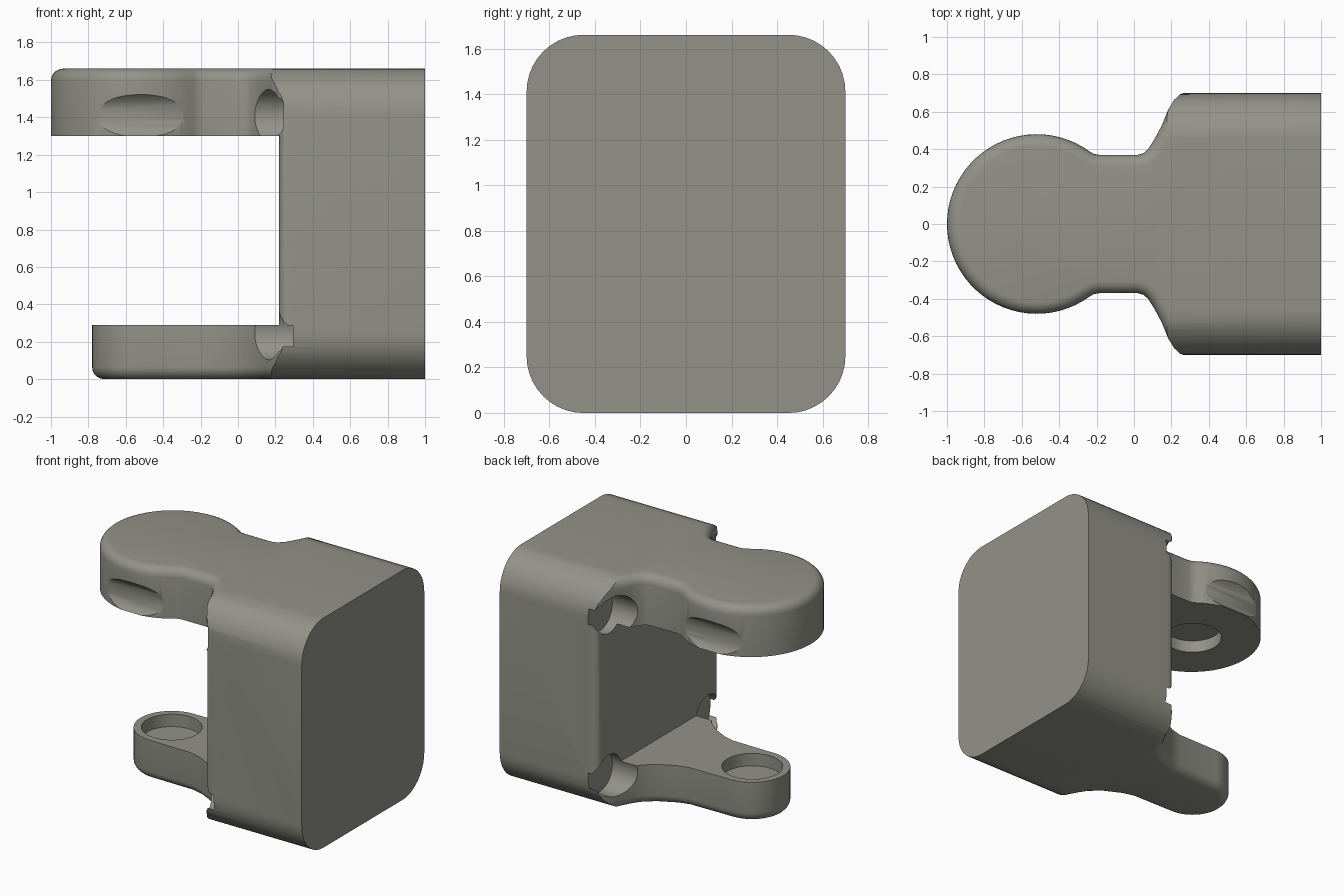
import bpy, bmesh
from math import sin, cos, pi, radians
from mathutils import Matrix

if "Cube" in bpy.data.objects:
    bpy.data.objects.remove(bpy.data.objects["Cube"])


def arc(cx, cy, r, a0, a1, n):
    return [(cx + r * cos(radians(a0 + (a1 - a0) * i / n)),
             cy + r * sin(radians(a0 + (a1 - a0) * i / n))) for i in range(n + 1)]


def finish(bm, name):
    bmesh.ops.recalc_face_normals(bm, faces=bm.faces)
    mesh = bpy.data.meshes.new(name)
    bm.to_mesh(mesh)
    bm.free()
    ob = bpy.data.objects.new(name, mesh)
    bpy.context.collection.objects.link(ob)
    return ob


def plan_solid(name, half, z0, z1, round_z=None):
    """Mirror a half outline (y >= 0) across x, extrude it, and round one rim."""
    pts = half + [(x, -y) for x, y in reversed(half) if y > 1e-6]
    bm = bmesh.new()
    lo = [bm.verts.new((x, y, z0)) for x, y in pts]
    face = bm.faces.new(lo)
    ext = bmesh.ops.extrude_face_region(bm, geom=[face])
    for v in ext["geom"]:
        if isinstance(v, bmesh.types.BMVert):
            v.co.z = z1
    if round_z is not None:
        rim = [e for e in bm.edges if all(abs(v.co.z - round_z) < 1e-5 for v in e.verts)]
        bmesh.ops.bevel(bm, geom=rim, offset=0.065, offset_type='OFFSET', segments=5,
                        profile=0.5, affect='EDGES', clamp_overlap=False)
    return finish(bm, name)


def cylinder(name, r, depth, center, along_x=False):
    bm = bmesh.new()
    m = Matrix.Translation(center)
    if along_x:
        m = m @ Matrix.Rotation(pi / 2, 4, 'Y')
    bmesh.ops.create_cone(bm, cap_ends=True, segments=48, radius1=r, radius2=r,
                          depth=depth, matrix=m)
    return finish(bm, name)


def boolean(target, tool, op):
    tool.hide_render = True
    mod = target.modifiers.new(op, 'BOOLEAN')
    mod.operation, mod.object, mod.solver = op, tool, 'EXACT'
    bpy.context.view_layer.objects.active = target
    bpy.ops.object.modifier_apply(modifier=mod.name)
    bpy.data.objects.remove(tool)


# flare shared by both arms where they widen into the body
flare = [(0.075, 0.40), (0.11, 0.455), (0.15, 0.53), (0.182, 0.61),
         (0.215, 0.665), (0.255, 0.695), (0.30, 0.706), (0.34, 0.72), (0.6, 0.72)]

# back block with softened vertical edges facing the gap
bracket = plan_solid("hinge_bracket", [(0.22, 0.65), (0.228, 0.675), (0.245, 0.693),
                                       (0.27, 0.702), (0.3, 0.72), (1.1, 0.72)], 0, 1.66)

# upper arm with large round end and narrow neck
upper = plan_solid("upper_arm", arc(-0.52, 0, 0.48, 180, 54, 24) +
                   [(-0.215, 0.375), (-0.185, 0.37), (0.02, 0.37), (0.05, 0.378)] + flare,
                   1.3, 1.66, 1.66)
# lower arm with small round end
lower = plan_solid("lower_arm", arc(-0.53, 0, 0.25, 180, 90, 14) +
                   [(-0.2, 0.254), (-0.12, 0.275), (0.0, 0.335)] + flare, 0, 0.29, 0)
boolean(bracket, upper, 'UNION')
boolean(bracket, lower, 'UNION')

# trim everything to the rounded-rectangle cross-section
R = 0.25
section = []
for cy, cz, a in ((0.45, 1.41, 0), (-0.45, 1.41, 90), (-0.45, 0.25, 180), (0.45, 0.25, 270)):
    section += arc(cy, cz + (0.0005 if cz > 1 else -0.0005), R, a, a + 90, 10)
bm = bmesh.new()
a = [bm.verts.new((-1.3, y, z)) for y, z in section]
b = [bm.verts.new((1.0, y, z)) for y, z in section]
bm.faces.new(a)
bm.faces.new(b)
for i in range(len(a)):
    j = (i + 1) % len(a)
    bm.faces.new((a[i], a[j], b[j], b[i]))
boolean(bracket, finish(bm, "section_trim"), 'INTERSECT')

# four screw clearances drilled along x, grazing the upper arm's round end
for y, z, end in ((-0.565, 1.408, 0.243), (0.565, 1.408, 0.293),
                  (-0.565, 0.245, 0.295), (0.565, 0.245, 0.293)):
    start = -1.3
    boolean(bracket, cylinder("screw_clearance", 0.142, end - start,
                              ((start + end) / 2, y, z), True), 'DIFFERENCE')

# facing round pockets in both arms
for z in (0.29, 1.3):
    boolean(bracket, cylinder("pocket", 0.2, 0.18, (-0.53, 0, z)), 'DIFFERENCE')

# dark warm grey
mat = bpy.data.materials.new("dark_grey")
mat.diffuse_color = (0.29, 0.29, 0.25, 1)
mat.use_nodes = True
mat.node_tree.nodes["Principled BSDF"].inputs["Base Color"].default_value = mat.diffuse_color
bracket.data.materials.clear()
bracket.data.materials.append(mat)

bpy.ops.object.select_all(action='DESELECT')
bracket.select_set(True)
bpy.context.view_layer.objects.active = bracket
bpy.ops.object.shade_smooth_by_angle(angle=radians(30))
